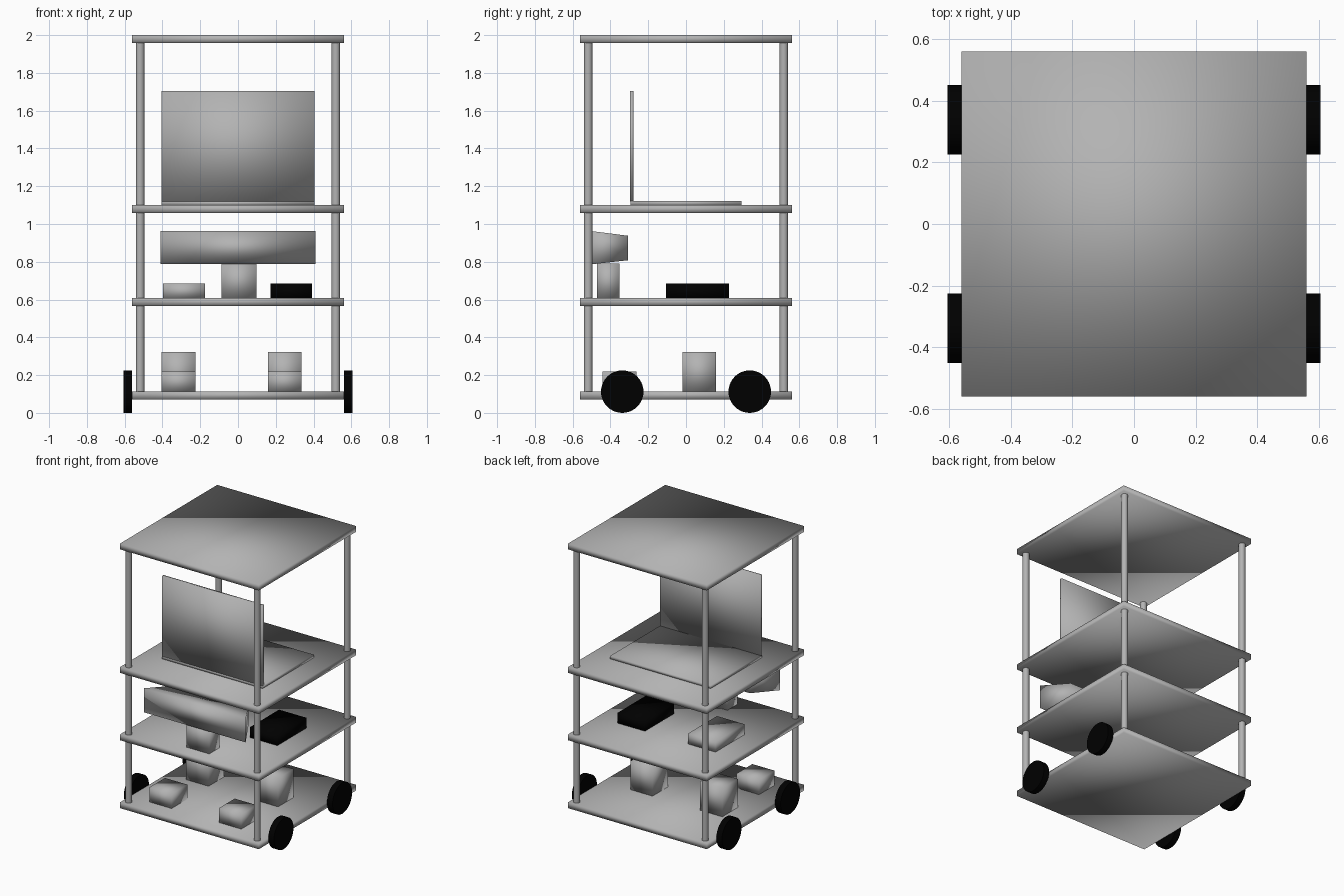
import bpy, bmesh
from math import pi
from mathutils import Matrix

if "Cube" in bpy.data.objects:
    bpy.data.objects.remove(bpy.data.objects["Cube"])


def material(name, value):
    m = bpy.data.materials.new(name)
    m.diffuse_color = (value, value, value, 1)
    m.use_nodes = True
    m.node_tree.nodes["Principled BSDF"].inputs["Base Color"].default_value = m.diffuse_color
    return m


black = material("black", 0.0)
grey = material("mid_grey", 0.45)


def finish(bm, name, mat, smooth_all=True):
    me = bpy.data.meshes.new(name)
    bmesh.ops.recalc_face_normals(bm, faces=bm.faces[:])
    bm.to_mesh(me)
    bm.free()
    for p in me.polygons:
        p.use_smooth = smooth_all or len(p.vertices) == 4
    me.materials.append(mat)
    ob = bpy.data.objects.new(name, me)
    bpy.context.collection.objects.link(ob)
    if not smooth_all:
        # Keep the rims of round parts crisp
        bpy.context.view_layer.objects.active = ob
        ob.select_set(True)
        bpy.ops.object.shade_smooth_by_angle()
        ob.select_set(False)
    return ob


def box(name, x, y, z, mat=grey, back=None):
    """Box from (min, max) ranges; back = (half width, z range) reshapes the +y face."""
    bm = bmesh.new()
    bmesh.ops.create_cube(bm, size=1)
    for v in bm.verts:
        i, j, k = (int(c > 0) for c in v.co)
        v.co = (x[i], y[j], z[k])
        if back and j:
            v.co.x = back[0] * (1 if i else -1)
            v.co.z = back[1][k]
    return finish(bm, name, mat)


def cylinder(name, centre, radius, depth, sides, along_x=False, mat=grey):
    bm = bmesh.new()
    rot = Matrix.Rotation(pi / 2, 4, 'Y') if along_x else Matrix.Identity(4)
    bmesh.ops.create_cone(bm, cap_ends=True, segments=sides, radius1=radius,
                          radius2=radius, depth=depth,
                          matrix=Matrix.Translation(centre) @ rot)
    return finish(bm, name, mat, smooth_all=False)


# Four square shelves
for name, z in (("bottom", 0.072), ("lower", 0.567), ("upper", 1.058), ("top", 1.958)):
    box(name + "_shelf", (-0.56, 0.56), (-0.56, 0.56), (z, z + 0.042))

# Corner posts and wheels
for sx, side in ((-1, "left"), (1, "right")):
    for sy, end in ((-1, "front"), (1, "back")):
        cylinder(f"{end}_{side}_post", (sx * 0.518, sy * 0.518, 1.0375), 0.0225, 1.86, 24)
        cylinder(f"{end}_{side}_wheel", (sx * 0.5825, sy * 0.3375, 0.1125),
                 0.1125, 0.045, 40, True, black)

# Motor boxes on the bottom shelf: a short and a tall one each side
for side, x in (("left", (-0.405, -0.225)), ("right", (0.158, 0.336))):
    box(side + "_short_box", x, (-0.443, -0.263), (0.11, 0.22))
    box(side + "_tall_box", x, (-0.018, 0.16), (0.11, 0.322))

# Low boxes on the second shelf
box("left_low_box", (-0.397, -0.175), (-0.107, 0.227), (0.605, 0.685))
box("right_low_box", (0.172, 0.392), (-0.107, 0.227), (0.605, 0.685), black)

# Sensor bar, tapering to the rear, on its stand
box("sensor_stand", (-0.087, 0.098), (-0.471, -0.353), (0.605, 0.79))
box("sensor_bar", (-0.41, 0.41), (-0.498, -0.308), (0.787, 0.962),
    back=(0.30, (0.808, 0.938)))

# Open laptop on the third shelf
box("laptop_base", (-0.405, 0.405), (-0.295, 0.295), (1.098, 1.122))
box("laptop_screen", (-0.405, 0.405), (-0.297, -0.279), (1.12, 1.705))
